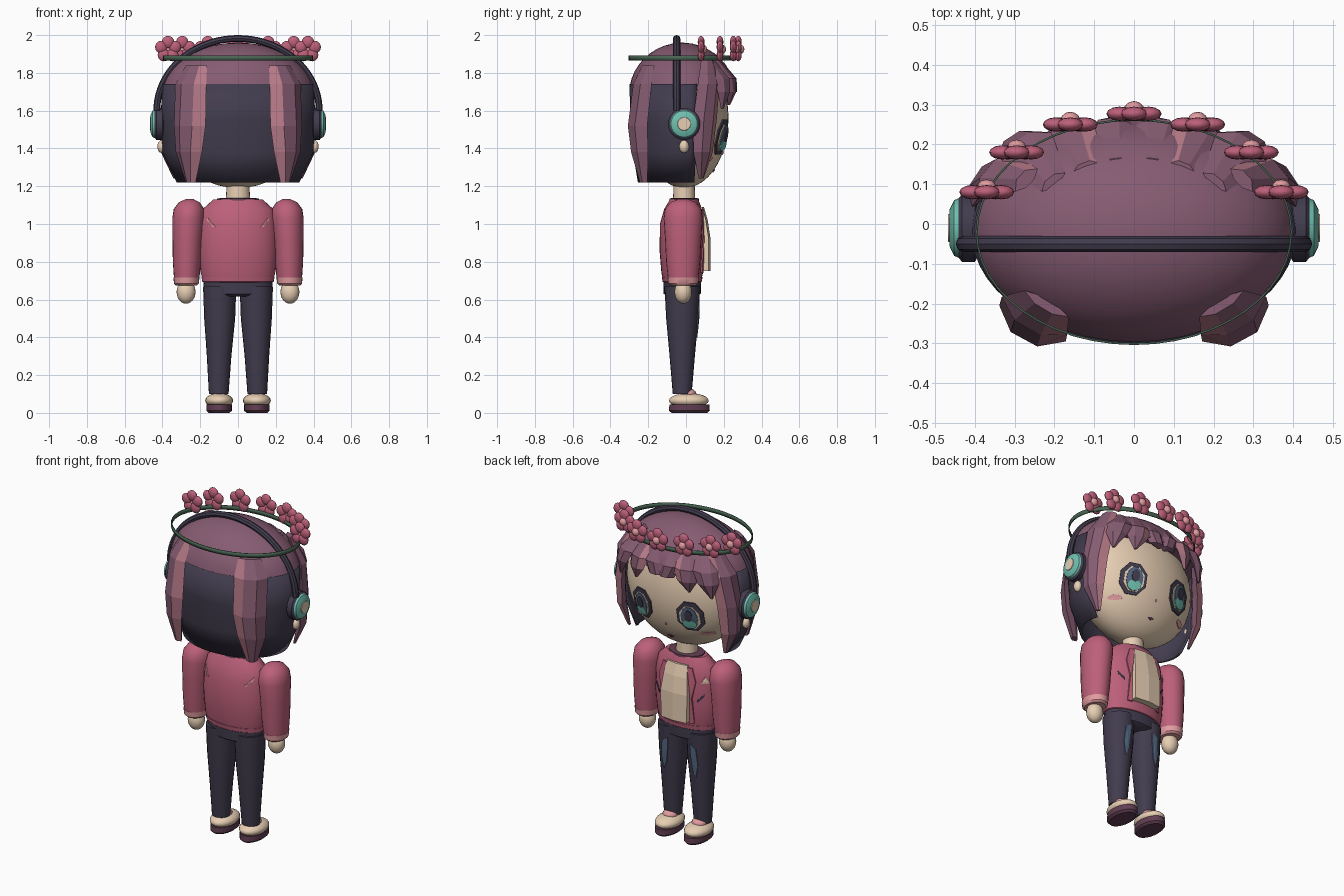
import bpy, bmesh
from math import sin, cos, pi, radians, sqrt
from mathutils import Vector
from mathutils.bvhtree import BVHTree

if "Cube" in bpy.data.objects:
    bpy.data.objects.remove(bpy.data.objects["Cube"])


def material(name, r, g, b):
    lin = [(c / 255 / 12.92 if c < 11 else ((c / 255 + 0.055) / 1.055) ** 2.4) for c in (r, g, b)]
    m = bpy.data.materials.new(name)
    m.use_nodes = True
    m.diffuse_color = (*lin, 1)
    m.node_tree.nodes["Principled BSDF"].inputs["Base Color"].default_value = (*lin, 1)
    return m


SKIN = material("cream skin", 232, 207, 180)
HAIR = material("mauve hair", 134, 92, 114)
LIGHT = material("light hair", 182, 122, 136)
DARK = material("dark navy", 66, 60, 78)
PINK = material("rose jacket", 188, 96, 122)
PALE = material("pale pink", 226, 156, 160)
TEAL = material("teal", 112, 192, 176)
GREEN = material("dark green", 72, 100, 82)
SLATE = material("slate blue", 84, 104, 130)
SOLE = material("plum sole", 98, 62, 82)
SIDES = ((1, "left_"), (-1, "right_"))


def finish(name, bm, mats, smooth=True, thick=0):
    mesh = bpy.data.meshes.new(name)
    bm.to_mesh(mesh)
    bm.free()
    obj = bpy.data.objects.new(name, mesh)
    bpy.context.collection.objects.link(obj)
    for m in mats:
        mesh.materials.append(m)
    if thick:
        obj.modifiers.new("thickness", "SOLIDIFY").thickness = thick
    if smooth:
        bpy.ops.object.select_all(action="DESELECT")
        obj.select_set(True)
        bpy.context.view_layer.objects.active = obj
        bpy.ops.object.shade_smooth_by_angle(angle=radians(40))
    return obj


def skin_rings(name, rings, mats, closed=True, caps=True, smooth=True, thick=0, accent=None):
    """Bridge matching rings of points; the accent strip takes the second material."""
    bm = bmesh.new()
    rows = [[bm.verts.new(p) for p in ring] for ring in rings]
    n = len(rows[0])
    for a, b in zip(rows, rows[1:]):
        for i in range(n if closed else n - 1):
            j = (i + 1) % n
            f = bm.faces.new((a[i], a[j], b[j], b[i]))
            f.material_index = 1 if i == accent else 0
    if caps:
        bm.faces.new(rows[0])
        bm.faces.new(rows[-1])
    bmesh.ops.recalc_face_normals(bm, faces=bm.faces)
    return finish(name, bm, mats, smooth, thick)


def loft(name, levels, mat, n=24, start=0, sweep=360, **kw):
    """Stack of ellipses, each (cx, cy, z, rx, ry)."""
    full = sweep == 360
    angles = [radians(start + sweep * i / (n if full else n - 1)) for i in range(n)]
    rings = [[(cx + rx * cos(a), cy + ry * sin(a), z) for a in angles] for cx, cy, z, rx, ry in levels]
    return skin_rings(name, rings, [mat], closed=full, **kw)


def blobs(name, parts, mat, seg=20):
    """One object made of ellipsoids, each (centre, radii)."""
    bm = bmesh.new()
    for c, r in parts:
        v = bmesh.ops.create_uvsphere(bm, u_segments=seg, v_segments=seg // 2 + 2, radius=1)["verts"]
        bmesh.ops.scale(bm, vec=r, verts=v)
        bmesh.ops.translate(bm, vec=c, verts=v)
    return finish(name, bm, [mat])


def ear_disc(name, s, profile, mat):
    rings = [[(s * x, -0.01 + r * cos(2 * pi * i / 24), 1.53 + r * sin(2 * pi * i / 24))
              for i in range(24)] for x, r in profile]
    skin_rings(name, rings, [mat])


def lock(name, s, spine, accent):
    """Faceted hair lock along (x, y, z, width, thickness), mirrored by s."""
    shape = ((-1, 0), (-0.4, 1), (0.4, 1), (1, 0), (0.4, -0.6), (-0.4, -0.6))
    rings = []
    for x, y, z, w, t in spine:
        out = Vector((x / 0.16, (y + 0.02) / 0.078, 0)).normalized()
        side = Vector((-out.y, out.x, 0))
        pts = [Vector((x, y, z)) + side * (u * w / 2) + out * (v * t) for u, v in shape]
        rings.append([(s * p.x, p.y, p.z) for p in pts])
    skin_rings(name, rings, [HAIR, LIGHT], smooth=False, accent=accent)


def oval(cx, cz, rx, rz, n=12):
    return [(cx + rx * cos(2 * pi * (i + 0.5) / n), cz + rz * sin(2 * pi * (i + 0.5) / n)) for i in range(n)]


def decal(name, target, pts, mat, lift=0.006, side=1):
    """Thin plate projected along y onto the target."""
    tree = BVHTree.FromPolygons([v.co for v in target.data.vertices],
                                [p.vertices for p in target.data.polygons])
    bm = bmesh.new()

    def place(x, z):
        hit = tree.ray_cast(Vector((x, 5 * side, z)), Vector((0, -side, 0)))[0]
        return bm.verts.new((x, (hit.y if hit else 0) + side * lift, z))
    rim = [place(*p) for p in pts]
    hub = place(sum(p[0] for p in pts) / len(pts), sum(p[1] for p in pts) / len(pts))
    for a, b in zip(rim, rim[1:] + rim[:1]):
        f = bm.faces.new((a, b, hub))
        f.normal_update()
        if f.normal.y * side < 0:
            f.normal_flip()
    finish(name, bm, [mat], False, 0.008)


# Head, neck and hair base
head = blobs("head", [((0, -0.01, 1.56), (0.378, 0.235, 0.37))], SKIN, 40)
loft("neck", [(0, -0.01, 1.08, 0.065, 0.06), (0, -0.01, 1.24, 0.06, 0.055)], SKIN)
cap = [radians(10 + 78 * i / 9) for i in range(10)]
loft("hair_cap", [(0, -0.02, 1.68 + 0.28 * sin(a), 0.405 * cos(a), 0.283 * cos(a)) for a in cap], HAIR, 40)
loft("back_hair", [(0, -0.02, 1.22, 0.325, 0.235), (0, -0.02, 1.38, 0.4, 0.262),
                   (0, -0.02, 1.55, 0.408, 0.275), (0, -0.02, 1.74, 0.402, 0.28)],
     DARK, 32, start=164, sweep=212, caps=False, thick=0.015)

# Hair locks: back, sides and fringe
for s, tag in SIDES:
    lock(tag + "back_lock", s, [(0.22, -0.2, 1.84, 0.13, 0.015), (0.25, -0.23, 1.74, 0.19, 0.035),
                                (0.255, -0.25, 1.52, 0.19, 0.045), (0.26, -0.24, 1.38, 0.16, 0.04),
                                (0.25, -0.22, 1.22, 0.06, 0.02)], 0)
    lock(tag + "side_lock", s, [(0.27, 0.11, 1.88, 0.08, 0.02), (0.345, 0.12, 1.74, 0.15, 0.03),
                                (0.37, 0.1, 1.55, 0.15, 0.035), (0.37, 0.09, 1.38, 0.12, 0.03),
                                (0.33, 0.08, 1.24, 0.03, 0.01)], 2)
    fringe = ((0.06, 0.235, 0.02, 1.69, 0.13), (0.16, 0.225, 0.18, 1.63, 0.15), (0.27, 0.19, 0.31, 1.61, 0.15))
    for i, (x, y, tip, tz, w) in enumerate(fringe):
        lock(f"{tag}fringe_{i + 1}", s, [(x * 0.75, y - 0.085, 1.89, w * 0.5, 0.015), (x, y, 1.77, w, 0.03),
                                         (x * 0.4 + tip * 0.6, y + 0.01, 1.7, w * 0.8, 0.025),
                                         (tip, y, tz, 0.015, 0.008)], 2 if i == 1 else None)

# Face
for s, tag in SIDES:
    ex = 0.165 * s
    decal(tag + "eye_outline", head, oval(ex, 1.46, 0.082, 0.1, 8), DARK, 0.01)
    decal(tag + "eye_inner", head, oval(ex, 1.455, 0.062, 0.078, 8), SKIN, 0.014)
    decal(tag + "iris", head, oval(ex, 1.455, 0.048, 0.072), SLATE, 0.018)
    decal(tag + "iris_glow", head, oval(ex, 1.415, 0.04, 0.03), TEAL, 0.022)
    decal(tag + "pupil", head, oval(ex, 1.47, 0.022, 0.036), DARK, 0.024)
    decal(tag + "blush", head, oval(0.235 * s, 1.345, 0.035, 0.014), PALE)
decal("nose", head, oval(0, 1.375, 0.006, 0.009, 6), PALE)
decal("mouth", head, [(-0.022, 1.282), (0, 1.272), (0.022, 1.282), (0, 1.288)], SOLE)

# Headphones and earrings
arc = [pi * i / 40 for i in range(41)]
skin_rings("headband", [[((0.43 + 0.018 * cos(b)) * cos(a), -0.05 + 0.02 * sin(b),
                          1.6 + (0.382 + 0.018 * cos(b)) * sin(a))
                         for b in [2 * pi * k / 8 for k in range(8)]] for a in arc], [DARK])
for s, tag in SIDES:
    ear_disc(tag + "ear_cushion", s, ((0.385, 0.06), (0.4, 0.085), (0.432, 0.085), (0.445, 0.07)), DARK)
    ear_disc(tag + "ear_cover", s, ((0.432, 0.06), (0.437, 0.076), (0.452, 0.07), (0.464, 0.045)), TEAL)
    ear_disc(tag + "ear_badge", s, ((0.455, 0.04), (0.467, 0.034)), SKIN)
    blobs(tag + "earring", [((0.405 * s, -0.01, 1.41), (0.022, 0.026, 0.034))], SKIN, 12)

# Flower crown
loft("crown_band", [(0, -0.02, 1.866, 0.398, 0.284), (0, -0.02, 1.892, 0.398, 0.284)], GREEN, 48,
     caps=False, thick=0.005)
for i, (x, y) in enumerate(((0, 0.277), (0.16, 0.25), (-0.16, 0.25), (0.295, 0.18), (-0.295, 0.18),
                            (0.37, 0.08), (-0.37, 0.08))):
    spin = [2 * pi * k / 5 + pi / 2 for k in range(5)]
    blobs(f"flower_{i + 1}_petals", [((x + 0.038 * cos(a), y, 1.925 + 0.038 * sin(a)), (0.033, 0.018, 0.033))
                                     for a in spin], PINK, 12)
    blobs(f"flower_{i + 1}_centre", [((x, y + 0.012, 1.925), (0.024, 0.02, 0.024))], PALE, 12)

# Jacket
torso = loft("jacket_body", [(0, -0.02, 0.7, 0.185, 0.1), (0, -0.02, 0.74, 0.197, 0.11),
                             (0, -0.02, 0.86, 0.206, 0.12), (0, -0.02, 1, 0.202, 0.118),
                             (0, -0.015, 1.08, 0.186, 0.1), (0, -0.01, 1.13, 0.13, 0.075)], PINK, 32)
loft("jacket_hem", [(0, -0.02, 0.69, 0.178, 0.098), (0, -0.02, 0.695, 0.19, 0.104),
                    (0, -0.02, 0.72, 0.193, 0.108)], PINK, 32)
loft("collar", [(0, -0.01, 1.1, 0.115, 0.08), (0, -0.01, 1.135, 0.11, 0.078),
                (0, -0.01, 1.138, 0.085, 0.06)], SOLE)
front = [(0.088, 0.085, 0.75), (0.09, 0.085, 0.92), (0.08, 0.07, 1.02), (0.07, 0.05, 1.09)]
skin_rings("shirt_front", [[(-w, y, z), (-w, y + 0.035, z), (0, y + 0.045, z), (w, y + 0.035, z), (w, y, z)]
                           for w, y, z in front], [SKIN], smooth=False)
for s, tag in SIDES:
    decal(tag + "lapel", torso, [(s * x, z) for x, z in ((0.085, 0.74), (0.115, 0.74), (0.105, 0.9), (0.125, 1),
                                                         (0.1, 1.08), (0.07, 1.08))], PINK, 0.014)
    decal(tag + "pocket_slit", torso, [(s * x, z) for x, z in ((0.13, 0.87), (0.165, 0.91), (0.165, 0.925),
                                                               (0.13, 0.885))], DARK)
    decal(tag + "back_patch", torso, [(s * x, z) for x, z in ((0.12, 0.985), (0.135, 0.985), (0.165, 1.02),
                                                              (0.165, 1.04))], PALE, side=-1)
decal("chest_patch", torso, [(-0.15, 0.99), (-0.185, 0.99), (-0.165, 1.03)], SKIN)

# Arms, cuffs and hands
for s, tag in SIDES:
    arm = ((0.272, 0.7, 0.066), (0.27, 0.8, 0.075), (0.267, 0.92, 0.08), (0.262, 1.03, 0.086),
           (0.26, 1.08, 0.08), (0.258, 1.115, 0.055), (0.256, 1.132, 0.02))
    loft(tag + "sleeve", [(s * x, -0.015, z, r, r * 1.2) for x, z, r in arm], PINK)
    loft(tag + "cuff", [(s * 0.273, -0.015, z, r, r * 1.2) for z, r in ((0.675, 0.056), (0.685, 0.066),
                                                                     (0.718, 0.069))], PALE)
    blobs(tag + "hand", [((0.275 * s, -0.015, 0.64), (0.05, 0.046, 0.062))], SKIN)

# Trousers and shoes
loft("trouser_waist", [(0, -0.02, 0.615, 0.12, 0.075), (0, -0.02, 0.63, 0.178, 0.098),
                       (0, -0.02, 0.705, 0.184, 0.1)], DARK, 32)
for s, tag in SIDES:
    leg = loft(tag + "trouser_leg", [(s * 0.102, -0.02, 0.1, 0.052, 0.05), (s * 0.1, -0.02, 0.3, 0.065, 0.067),
                                     (s * 0.097, -0.02, 0.5, 0.082, 0.085),
                                     (s * 0.097, -0.02, 0.67, 0.088, 0.094)], DARK, 20)
    decal(tag + "faded_patch", leg, [(s * x, z) for x, z in ((0.075, 0.6), (0.115, 0.58), (0.125, 0.48), (0.11, 0.4),
                                                          (0.09, 0.44), (0.08, 0.52))], SLATE)
    blobs(tag + "shoe", [((0.1 * s, 0.015, 0.065), (0.074, 0.105, 0.04))], SKIN)
    blobs(tag + "sock", [((0.1 * s, 0.01, 0.1), (0.045, 0.045, 0.03))], PALE, 14)
    loft(tag + "sole", [(s * 0.1, 0.018, 0, 0.055, 0.095), (s * 0.1, 0.018, 0.012, 0.068, 0.108),
                        (s * 0.1, 0.018, 0.045, 0.068, 0.106)], SOLE)
